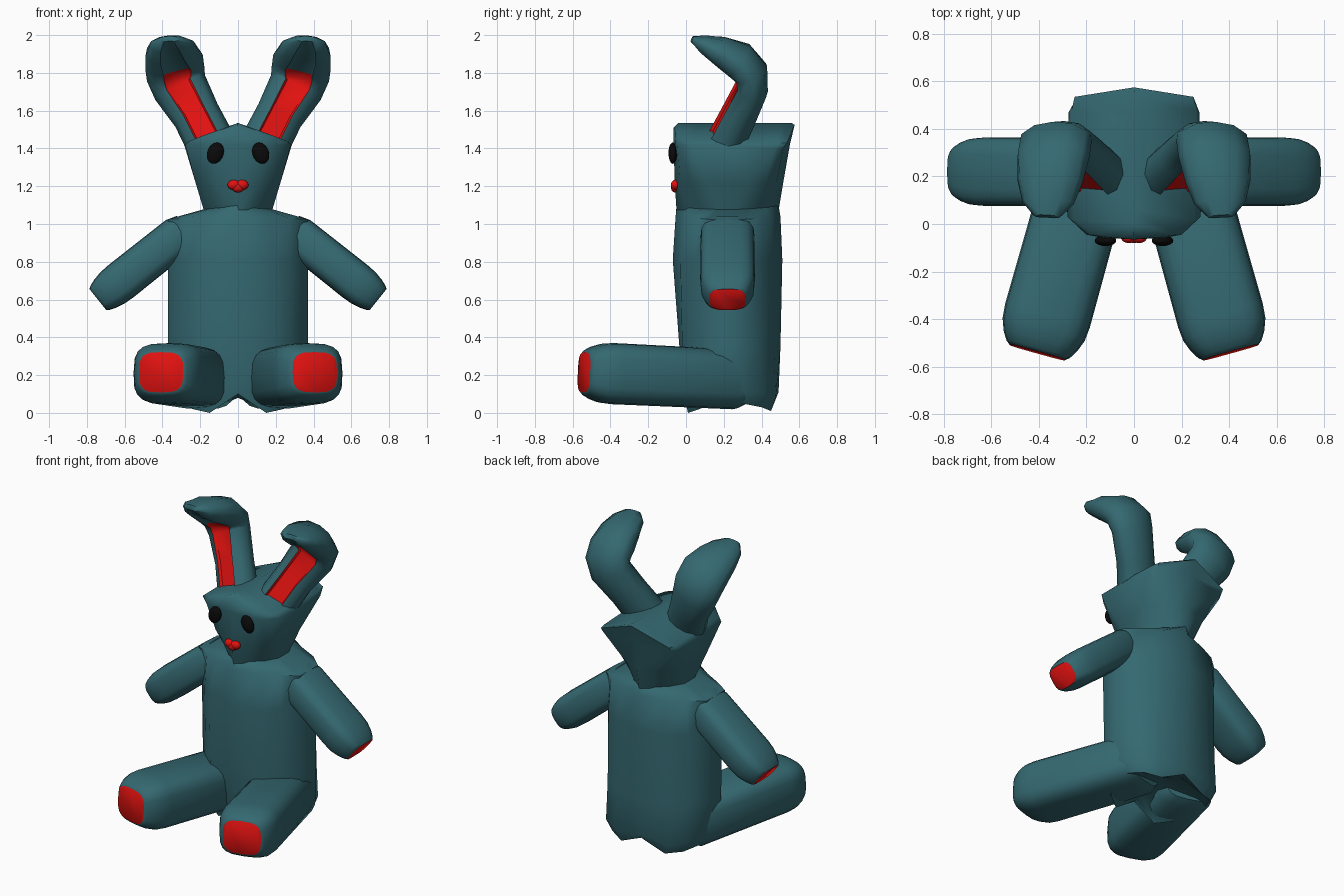
import bpy, bmesh
from math import cos, sin, pi, radians
from mathutils import Vector, Matrix

if "Cube" in bpy.data.objects:
    bpy.data.objects.remove(bpy.data.objects["Cube"])


def mat(name, rgb):
    m = bpy.data.materials.new(name)
    m.diffuse_color = (*rgb, 1)
    m.use_nodes = True
    m.node_tree.nodes["Principled BSDF"].inputs["Base Color"].default_value = m.diffuse_color
    return m


TEAL = mat("teal_fabric", (0.035, 0.14, 0.165))
RED = mat("red_fabric", (0.75, 0.006, 0.005))
BLACK = mat("black", (0.003, 0.003, 0.003))


def finish(name, bm, mats, mirror=False, angle=40):
    bmesh.ops.remove_doubles(bm, verts=bm.verts, dist=0.0005)
    bmesh.ops.recalc_face_normals(bm, faces=bm.faces)
    me = bpy.data.meshes.new(name)
    bm.to_mesh(me)
    bm.free()
    ob = bpy.data.objects.new(name, me)
    bpy.context.collection.objects.link(ob)
    for m in mats:
        me.materials.append(m)
    if mirror:
        ob.modifiers.new("Mirror", 'MIRROR').use_mirror_merge = False
    bpy.ops.object.select_all(action='DESELECT')
    ob.select_set(True)
    bpy.context.view_layer.objects.active = ob
    bpy.ops.object.shade_smooth_by_angle(angle=radians(angle))
    return ob


def loft(rings, red=lambda ring, seg: False, red_end=False):
    """Skin closed rings of points; red() picks the red faces."""
    bm = bmesh.new()
    vs = [[bm.verts.new(p) for p in r] for r in rings]
    n = len(rings[0])
    for i in range(len(vs) - 1):
        for j in range(n):
            k = (j + 1) % n
            f = bm.faces.new((vs[i][j], vs[i][k], vs[i + 1][k], vs[i + 1][j]))
            f.material_index = int(red(i, j))
    bm.faces.new(vs[0])
    bm.faces.new(vs[-1]).material_index = int(red_end)
    return bm


def both(half):
    """Complete a half outline (front centre to back centre) across x = 0."""
    return half + [(-x, y, z) for x, y, z in reversed(half[1:-1])]


def level(z, xy):
    return both([(x, y, z) for x, y in xy])


# Body: rounded sack with sloping shoulders and a cleft underside
neck = [(0, -.05), (.07, .015), (.14, .09), (.18, .17), (.18, .27), (.14, .35), (.07, .43), (0, .49)]
body = [
    both([(0, y, .10) for y in (0, .03, .07, .15, .28, .36, .41, .45)]),
    both([(0, .0, .10), (.15, .01, .0), (.24, .07, .02), (.31, .15, .05), (.31, .30, .05), (.26, .40, .03),
          (.16, .45, .01), (0, .47, .08)]),
    both([(0, -.02, .18), (.19, -.01, .10), (.28, .06, .11), (.36, .15, .12), (.36, .30, .12), (.30, .41, .10),
          (.19, .475, .08), (0, .49, .11)]),
    level(.35, [(0, -.035), (.19, -.02), (.28, .06), (.37, .16), (.37, .29), (.295, .40), (.185, .465), (0, .5)]),
    level(.81, [(0, -.07), (.19, -.03), (.28, .05), (.37, .15), (.37, .29), (.29, .40), (.18, .465), (0, .51)]),
    both([(0, -.055, 1.04), (.16, -.0, 1.03), (.27, .06, 1.03), (.37, .12, 1.025), (.37, .31, 1.025),
          (.28, .39, 1.03), (.16, .45, 1.03), (0, .5, 1.04)]),
    both([(x, y, 1.1 - x * .12) for x, y in neck]),
]
finish("body", loft(body), [TEAL], angle=60)

# Head: flares from a diamond-shaped neck up to a low ridged crown
head = [
    level(1.07, neck),
    both([(0, -.06, 1.22), (.11, -.03, 1.22), (.185, .03, 1.22), (.225, .11, 1.22), (.225, .33, 1.22),
          (.18, .42, 1.22), (.1, .48, 1.22), (0, .515, 1.22)]),
    both([(0, -.065, 1.42), (.13, -.058, 1.42), (.2, -.045, 1.42), (.28, .03, 1.42), (.282, .3, 1.41),
          (.275, .47, 1.40), (.25, .515, 1.40), (0, .55, 1.42)]),
    both([(0, -.065, 1.51), (.12, -.055, 1.485), (.18, -.045, 1.47), (.255, .02, 1.44), (.26, .3, 1.44),
          (.262, .48, 1.43), (.25, .535, 1.43), (0, .575, 1.525)]),
    both([(0, y, 1.535) for y in (-.04, -.02, 0, .06, .25, .45, .52, .56)]),
]
finish("head", loft(head), [TEAL], angle=60)


def limb(start, tip, half_u, half_v, u, name):
    """Rounded-box tube whose far end is a red pad."""
    start, tip, u = Vector(start), Vector(tip), Vector(u).normalized()
    t = (tip - start).normalized()
    u = (u - t * u.dot(t)).normalized()
    v = t.cross(u)
    length = (tip - start).length
    rings = []
    for d, s in ((length, .8), (length - .06, .98), (.16, 1), (.1, .97), (.05, .87), (.014, .75), (0, .66)):
        c = tip - t * d
        ring = []
        for k in range(20):
            a = 2 * pi * k / 20
            ca, sa = cos(a), sin(a)
            ring.append(c + u * half_u * s * abs(ca) ** .6 * (1 if ca > 0 else -1)
                        + v * half_v * s * abs(sa) ** .6 * (1 if sa > 0 else -1))
        rings.append(ring)
    finish(name, loft(rings, red_end=True), [TEAL, RED], mirror=True, angle=50)


limb((.27, .22, .975), (.742, .22, .6), .145, .108, (0, 1, 0), "arms")
limb((.17, .31, .175), (.407, -.54, .215), .185, .162, (1, .3, 0), "legs")

# Ears: (centre, half width, half thickness, sideways tilt), folding forward at the tip
path = [((.12, .19, 1.38), .132, .1, 30), ((.217, .283, 1.57), .127, .092, 30),
        ((.305, .353, 1.72), .147, .083, 28), ((.332, .35, 1.80), .157, .087, 22),
        ((.342, .285, 1.87), .157, .092, 16), ((.355, .18, 1.92), .138, .075, 8),
        ((.362, .09, 1.955), .108, .047, 3), ((.366, .032, 1.98), .055, .016, 0)]
# Cross-section with a shallow groove on the front (negative = front)
profile = [(-.4, -.84), (.4, -.84), (.47, -1), (.78, -.8), (1, -.15), (.9, .45), (.5, .88),
           (0, 1), (-.5, .88), (-.9, .45), (-1, -.15), (-.78, -.8), (-.47, -1)]
rings = []
for i, (c, hw, th, tilt) in enumerate(path):
    t = (Vector(path[min(i + 1, len(path) - 1)][0]) - Vector(path[max(i - 1, 0)][0])).normalized()
    w = Vector((cos(radians(tilt)), 0, -sin(radians(tilt))))
    w = (w - t * w.dot(t)).normalized()
    front = w.cross(t)
    rings.append([Vector(c) + w * hw * a - front * th * b for a, b in profile])
finish("ears", loft(rings, red=lambda r, s: r < 4 and s in (0, 1, 12)), [TEAL, RED], mirror=True, angle=55)


def ball(bm, centre, scale, turn=0):
    m = (Matrix.Translation(centre) @ Matrix.Rotation(radians(turn), 4, 'Y')
         @ Matrix.Diagonal((*scale, 1)))
    bmesh.ops.create_uvsphere(bm, u_segments=20, v_segments=12, radius=1, matrix=m)


# Eyes: flat tilted buttons
bm = bmesh.new()
ball(bm, (.12, -.07, 1.375), (.043, .023, .058), -22)
finish("eyes", bm, [BLACK], mirror=True)

# Nose: small heart of three lobes
bm = bmesh.new()
for x, z in ((-.022, 1.207), (.022, 1.207), (0, 1.194)):
    ball(bm, (x, -.056, z), (.033, .024, .027))
finish("nose", bm, [RED])
